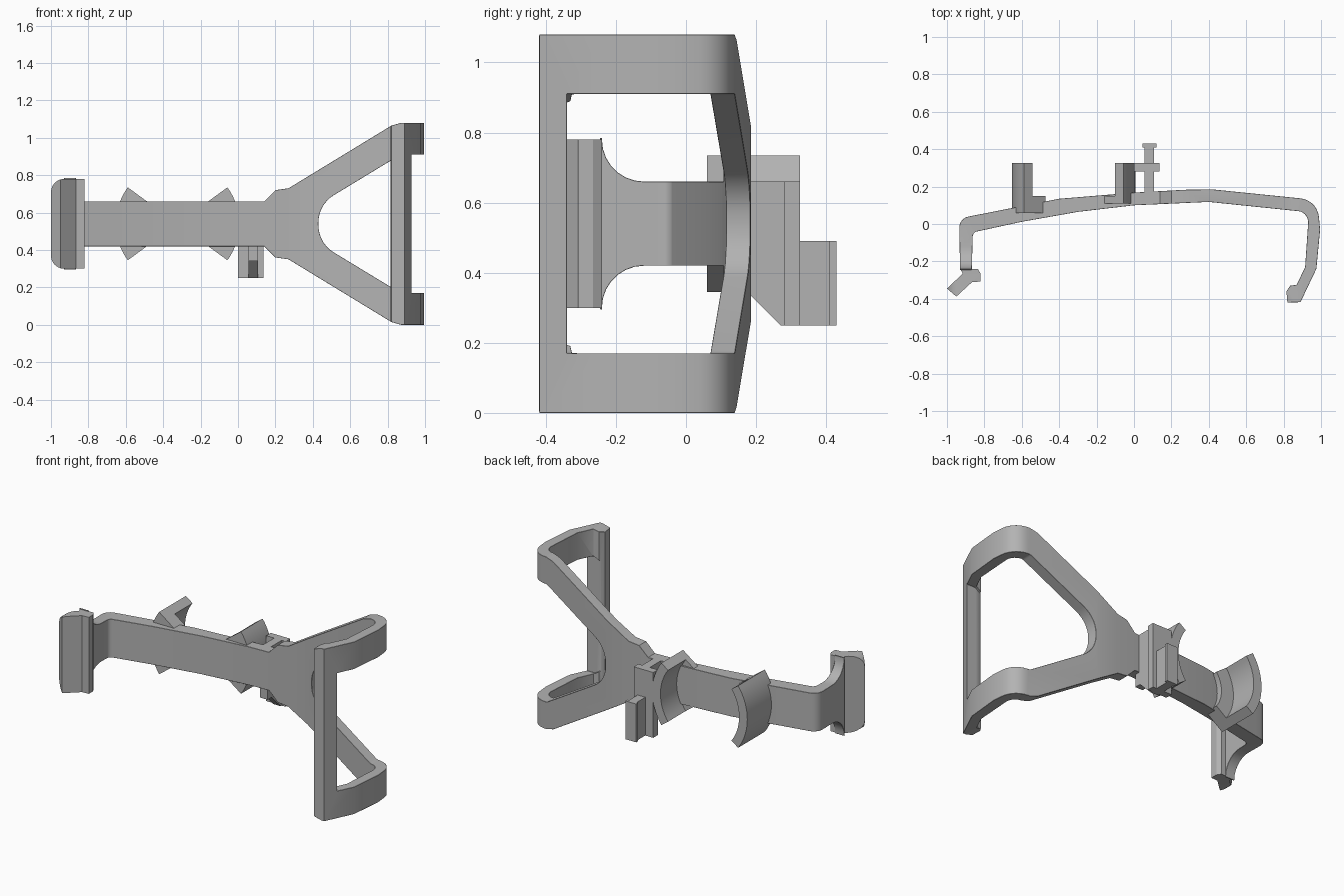
import bpy, bmesh, math
from mathutils import Vector

if "Cube" in bpy.data.objects:
    bpy.data.objects.remove(bpy.data.objects["Cube"])

MID = 0.54  # mirror height of the whole bracket
grey = bpy.data.materials.new("plain grey")
grey.use_nodes = True
grey.diffuse_color = (0.45, 0.45, 0.45, 1)
grey.node_tree.nodes["Principled BSDF"].inputs["Base Color"].default_value = (0.45, 0.45, 0.45, 1)

PLANES = {
    "xy": lambda a, b, t: (a, b, t),
    "xz": lambda a, b, t: (a, t, b),
    "yz": lambda a, b, t: (t, a, b),
}


def rounded(points, steps=7):
    """Polygon from (a, b) or (a, b, radius) corners, with arcs at the radii."""
    out = []
    n = len(points)
    for i, p in enumerate(points):
        c = Vector(p[:2])
        if len(p) < 3:
            out.append(tuple(c))
            continue
        d1 = (Vector(points[i - 1][:2]) - c).normalized()
        d2 = (Vector(points[(i + 1) % n][:2]) - c).normalized()
        half = d1.angle(d2) / 2
        centre = c + (d1 + d2).normalized() * (p[2] / math.sin(half))
        tangent = p[2] / math.tan(half)
        r1, r2 = c + d1 * tangent - centre, c + d2 * tangent - centre
        sweep = r1.angle(r2)
        for k in range(steps + 1):
            f = k / steps
            v = (r1 * math.sin((1 - f) * sweep) + r2 * math.sin(f * sweep)) / math.sin(sweep)
            out.append(tuple(centre + v))
    return out


def prism(name, points, plane, lo, hi):
    """Extrude a polygon lying in the given plane."""
    bm = bmesh.new()
    place = PLANES[plane]
    face = bm.faces.new([bm.verts.new(place(a, b, lo)) for a, b in rounded(points)])
    ext = bmesh.ops.extrude_face_region(bm, geom=[face])
    moved = [g for g in ext["geom"] if isinstance(g, bmesh.types.BMVert)]
    bmesh.ops.translate(bm, verts=moved, vec=place(0, 0, hi - lo))
    bmesh.ops.recalc_face_normals(bm, faces=bm.faces)
    mesh = bpy.data.meshes.new(name)
    bm.to_mesh(mesh)
    bm.free()
    obj = bpy.data.objects.new(name, mesh)
    bpy.context.collection.objects.link(obj)
    return obj


def flipped(points):
    return [(p[0], 2 * MID - p[1], *p[2:]) for p in points]


def finish(obj, cutters=(), bevel=0.0):
    """Apply the cuts and edge chamfers, then colour and shade."""
    for cutter in cutters:
        cutter.hide_render = True
        mod = obj.modifiers.new("cut", "BOOLEAN")
        mod.operation, mod.solver, mod.object = "DIFFERENCE", "EXACT", cutter
    if bevel:
        mod = obj.modifiers.new("chamfer", "BEVEL")
        mod.width, mod.segments = bevel, 1
        mod.limit_method, mod.angle_limit = "ANGLE", math.radians(50)
    deps = bpy.context.evaluated_depsgraph_get()
    mesh = bpy.data.meshes.new_from_object(obj.evaluated_get(deps))
    obj.modifiers.clear()
    obj.data = mesh
    for cutter in cutters:
        bpy.data.objects.remove(cutter)
    mesh.materials.clear()
    mesh.materials.append(grey)
    bpy.ops.object.select_all(action="DESELECT")
    obj.select_set(True)
    bpy.context.view_layer.objects.active = obj
    bpy.ops.object.shade_smooth_by_angle(angle=math.radians(30))


# Bent band seen from above: left hook, arched arm, right hook
band = [
    (-0.93, -0.245), (-0.935, 0.03, 0.06), (-0.4, 0.135), (0, 0.168), (0.27, 0.183),
    (0.42, 0.185), (0.98, 0.128, 0.11), (0.995, -0.03), (0.975, -0.24),
    (0.89, -0.418), (0.82, -0.42), (0.815, -0.36), (0.835, -0.33), (0.87, -0.325),
    (0.915, -0.23), (0.935, 0.063, 0.06), (0.4, 0.118), (0, 0.1), (-0.3, 0.065),
    (-0.6, 0.012), (-0.862, -0.045, 0.03), (-0.867, -0.245),
]
body = prism("arm_and_fork", band, "xy", 0, 2 * MID)

# Waste above the arm, beside the hook, and inside the fork
above_arm = [(-0.845, 0.66), (0.14, 0.66), (0.2, 0.72), (0.27, 0.73),
             (0.82, 1.065), (0.89, 1.085), (0.89, 1.3), (-0.845, 1.3)]
beside_hook = [(0.5, 0.66), (-0.24, 0.66, 0.12), (-0.24, 0.785), (-0.3, 0.785),
               (-0.3, 1.3), (0.5, 1.3)]
upper_opening = [(0.43, 0.643, 0.17), (0.87, 0.91, 0.04), (1.2, 0.91)]
opening = upper_opening + flipped(upper_opening)[::-1]
cuts = [prism("opening_cutter", opening, "xz", -0.34, 0.5)]
for shape in (lambda p: p, flipped):
    cuts.append(prism("arm_cutter", shape(above_arm), "xz", -0.6, 0.6))
    cuts.append(prism("hook_cutter", shape(beside_hook), "yz", -1.2, -0.835))
finish(body, cuts, 0.012)

# Angled grip pad at the end of the left hook
pad_shape = [(-1, -0.345), (-0.915, -0.265), (-0.93, -0.24), (-0.835, -0.24), (-0.82, -0.265),
             (-0.82, -0.308), (-0.865, -0.31), (-0.95, -0.388)]
pad = prism("grip_pad", pad_shape, "xy", 0.3, 0.78)
corner = [(-1.1, 0.9), (-0.93, 0.9), (-0.93, 0.78)]
corner += [(-0.93 - 0.07 * math.sin(a * math.pi / 12), 0.71 + 0.07 * math.cos(a * math.pi / 12))
           for a in range(1, 7)] + [(-1.1, 0.71)]
finish(pad, [prism("corner_cutter", s(corner), "xz", -0.6, 0) for s in (lambda p: p, flipped)])


# Two curved cradle clips facing one another on the back of the arm
def ring_sector(inner, outer, side):
    spread = math.radians(36.2)
    angles = [spread * (k / 8 - 1) for k in range(17)]
    ring = [(outer, a) for a in angles] + [(inner, a) for a in reversed(angles)]
    return [(-0.323 + side * r * math.cos(a), MID + r * math.sin(a)) for r, a in ring]


for label, side, front in (("right", -1, 0.06), ("left", 1, 0.11)):
    finish(prism(label + "_clip_wall", ring_sector(0.273, 0.33, side), "xz", front, 0.325))
    finish(prism(label + "_clip_ledge", ring_sector(0.186, 0.274, side), "xz", front, 0.15))

# T-shaped mounting rail behind the arm
web = [(0.14, 0.66), (0.3, 0.66), (0.3, 0.49), (0.42, 0.49), (0.42, 0.25),
       (0.27, 0.25), (0.18, 0.34), (0.14, 0.34)]
finish(prism("rail_web", web, "yz", 0.055, 0.108))
for name, x0, x1, y0, y1, top in (("rail_plate", 0.0, 0.135, 0.28, 0.325, 0.66),
                                  ("rail_cap", 0.045, 0.12, 0.41, 0.43, 0.49)):
    finish(prism(name, [(x0, y0), (x1, y0), (x1, y1), (x0, y1)], "xy", 0.25, top))
